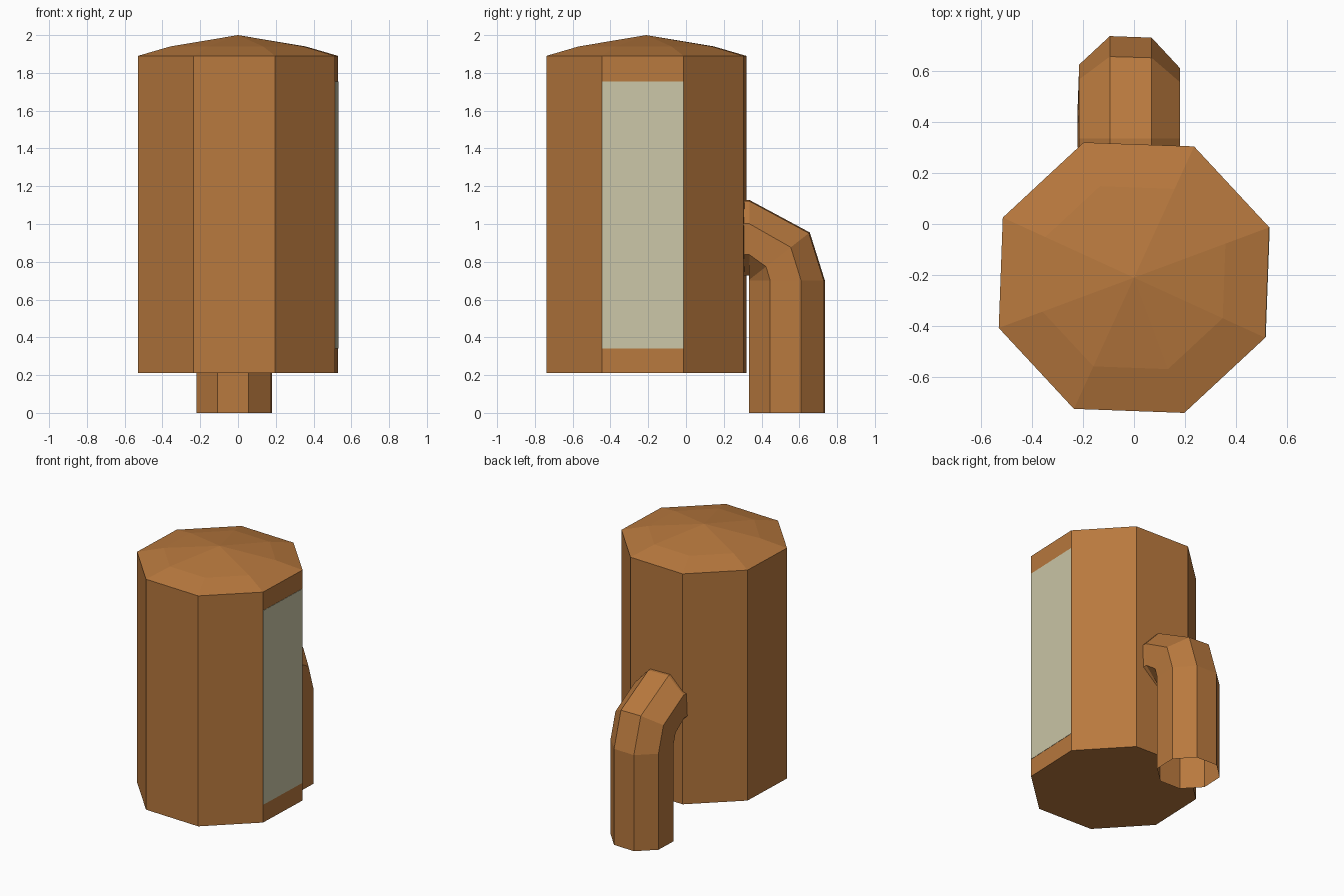
import bpy, bmesh
from math import sin, cos, radians
from mathutils import Matrix

if "Cube" in bpy.data.objects:
    bpy.data.objects.remove(bpy.data.objects["Cube"])

TURN = radians(20.4)  # shared twist of the eight-sided sections


def material(name, color):
    mat = bpy.data.materials.new(name)
    mat.diffuse_color = (*color, 1)
    mat.use_nodes = True
    mat.node_tree.nodes["Principled BSDF"].inputs["Base Color"].default_value = mat.diffuse_color
    return mat


def finish(name, bm, mat):
    bmesh.ops.recalc_face_normals(bm, faces=bm.faces)
    mesh = bpy.data.meshes.new(name)
    bm.to_mesh(mesh)
    bm.free()
    mesh.materials.append(mat)
    obj = bpy.data.objects.new(name, mesh)
    bpy.context.collection.objects.link(obj)
    return obj


def octagon(radius):
    angles = [TURN + radians(45 * i) for i in range(8)]
    return [(radius * cos(a), radius * sin(a)) for a in angles]


def bridge(bm, rings):
    for a, b in zip(rings, rings[1:]):
        for i in range(8):
            j = (i + 1) % 8
            bm.faces.new((a[i], a[j], b[j], b[i]))


copper = material("copper", (0.48, 0.19, 0.048))
pale = material("pale_glass", (0.60, 0.57, 0.39))
BODY_Y, BODY_R = -0.21, 0.565

# Tank body: octagonal drum with a shallow two-step dome
bm = bmesh.new()
rings = [[bm.verts.new((x, y + BODY_Y, z)) for x, y in octagon(r)]
         for r, z in ((BODY_R, 0.21), (BODY_R, 1.89), (0.382, 1.94))]
bridge(bm, rings)
bm.faces.new(rings[0][::-1])
apex = bm.verts.new((0, BODY_Y, 2.0))
for i in range(8):
    bm.faces.new((rings[-1][i], rings[-1][(i + 1) % 8], apex))
finish("tank_body", bm, copper)

# Window panel: thin plate nearly flush with the right-hand facet
bm = bmesh.new()
bmesh.ops.create_cube(bm, size=1)
bmesh.ops.scale(bm, vec=(0.01, 0.43, 1.415), verts=bm.verts)
bmesh.ops.translate(bm, vec=(BODY_R * cos(radians(22.5)) - 0.003, 0, 1.0475), verts=bm.verts)
bmesh.ops.transform(bm, verts=bm.verts, matrix=Matrix.Translation((0, BODY_Y, 0))
                    @ Matrix.Rotation(TURN - radians(22.5), 4, 'Z'))
finish("window_panel", bm, pale)

# Drain pipe: open octagonal tube bent into the back of the tank
# each station: centre y, centre z, direction of the section's outer side (y, z)
stations = [(0.535, 0.0, 1, 0), (0.535, 0.70, 1, 0), (0.495, 0.83, 0.8, 0.625),
            (0.335, 0.927, 0, 1), (0.30, 0.927, 0, 1)]
bm = bmesh.new()
rings = [[bm.verts.new((x - 0.02, cy + d * dy, cz + d * dz)) for x, d in octagon(0.214)]
         for cy, cz, dy, dz in stations]
bridge(bm, rings)
finish("drain_pipe", bm, copper)
